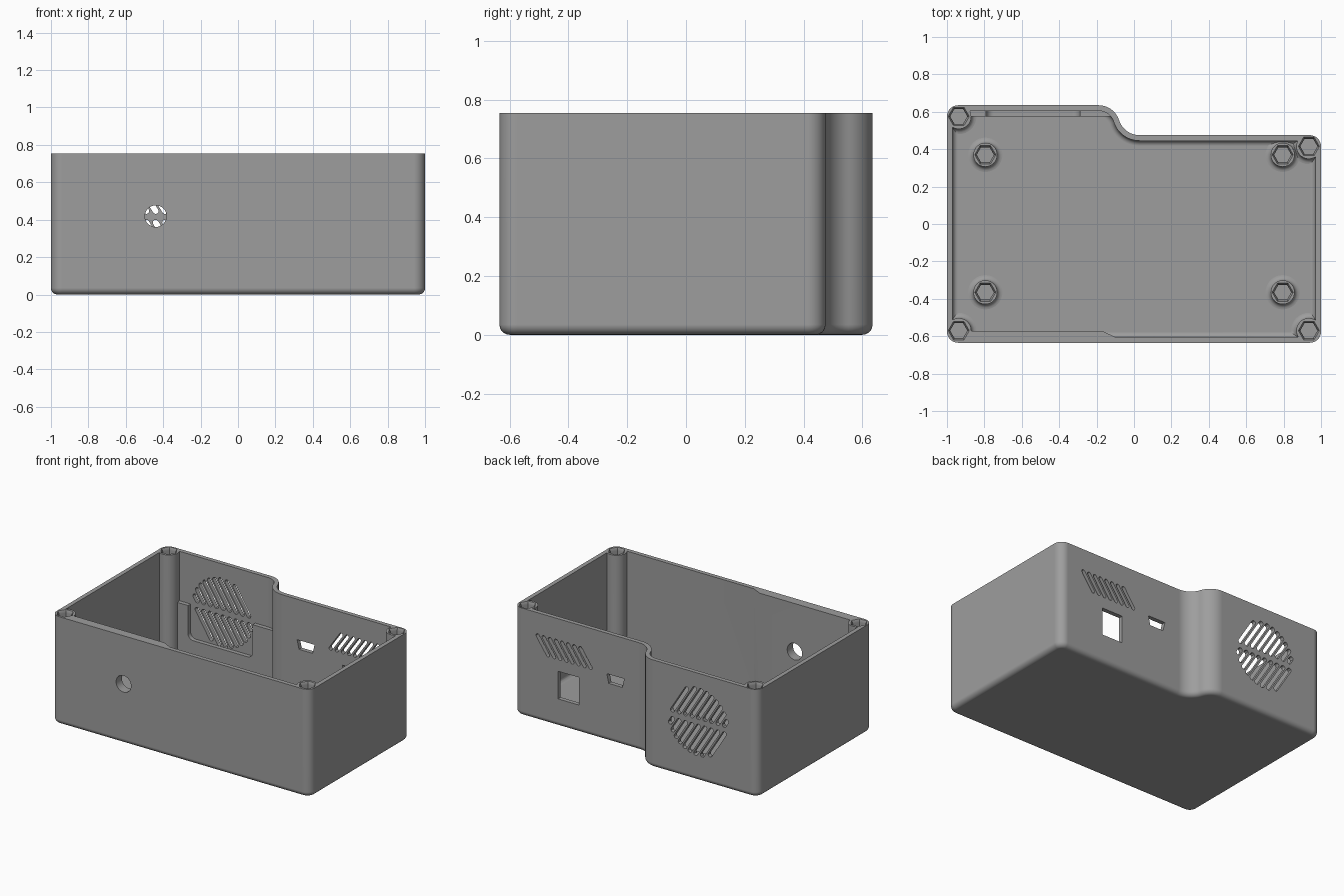
import bpy, bmesh, math

if "Cube" in bpy.data.objects:
    bpy.data.objects.remove(bpy.data.objects["Cube"])

grey = bpy.data.materials.new("grey plastic")
grey.diffuse_color = (0.34, 0.34, 0.34, 1)
grey.use_nodes = True
grey.node_tree.nodes["Principled BSDF"].inputs["Base Color"].default_value = grey.diffuse_color
TOP, FLOOR, FILLET = 0.755, 0.045, 0.028


def arc(cx, cy, r, a0, a1, n=8):
    return [(cx + r * math.cos(math.radians(a0 + (a1 - a0) * i / n)),
             cy + r * math.sin(math.radians(a0 + (a1 - a0) * i / n))) for i in range(n + 1)]


def circle(x, y, r, n=32):
    return arc(x, y, r, 0, 360, n)[:-1]


def add_object(name, bm):
    bmesh.ops.recalc_face_normals(bm, faces=bm.faces)
    me = bpy.data.meshes.new(name)
    bm.to_mesh(me)
    bm.free()
    me.materials.append(grey)
    ob = bpy.data.objects.new(name, me)
    bpy.context.collection.objects.link(ob)
    return ob


def loft(bm, rings):
    """Closed solid through equal-length rings of 3D points."""
    vs = [[bm.verts.new(p) for p in ring] for ring in rings]
    bm.faces.new(vs[0])
    bm.faces.new(vs[-1])
    n = len(vs[0])
    for lo, hi in zip(vs, vs[1:]):
        for i in range(n):
            j = (i + 1) % n
            bm.faces.new((lo[i], lo[j], hi[j], hi[i]))


def prisms(name, outlines, lo, hi, axis="z"):
    """Extrude closed 2D outlines along z (from xy) or along y (from xz)."""
    bm = bmesh.new()
    for pts in outlines:
        loft(bm, [[(a, b, h) if axis == "z" else (a, h, b) for a, b in pts] for h in (lo, hi)])
    return add_object(name, bm)


def turned(name, centres, profile, sides=32):
    """Upright round or polygonal solids from a (radius, height) profile."""
    bm = bmesh.new()
    for x, y in centres:
        loft(bm, [[(a, b, z) for a, b in circle(x, y, r, sides)] for r, z in profile])
    return add_object(name, bm)


def flare(r):
    """Concave fillet from the floor up to radius r."""
    pts = [(r + FILLET, FLOOR - 0.02)]
    for i in range(6):
        a = math.radians(90 * i / 5)
        pts.append((r + FILLET * (1 - math.sin(a)), FLOOR + FILLET * (1 - math.cos(a)) + 0.0005))
    return pts


def cut(target, cutter):
    mod = target.modifiers.new("cut", "BOOLEAN")
    mod.operation = "DIFFERENCE"
    mod.solver = "EXACT"
    mod.object = cutter
    bpy.context.view_layer.objects.active = target
    bpy.ops.object.modifier_apply(modifier=mod.name)
    bpy.data.objects.remove(cutter)


def case_outline(d):
    """Case footprint, moved inwards by d, with the stepped back wall."""
    r, s = 0.06, 0.116
    return (arc(-0.94, -0.575, r - d, 180, 270) + arc(0.94, -0.575, r - d, 270, 360)
            + arc(0.94, 0.415, r - d, 0, 90)
            + arc(0.03, 0.475 + s, s + d, -90, -162, 12)[:-1]
            + arc(-0.19, 0.635 - s, s - d, 18, 90, 12)
            + arc(-0.94, 0.575, r - d, 90, 180))


def tub(name, d, z0, z1, fillet):
    """Case-shaped solid with a rounded bottom edge."""
    rings = []
    for i in range(6):
        a = math.radians(90 * i / 5)
        rings.append([(x, y, z0 + fillet * (1 - math.cos(a)))
                      for x, y in case_outline(d + fillet * (1 - math.sin(a)))])
    rings.append([(x, y, z1) for x, y in case_outline(d)])
    bm = bmesh.new()
    loft(bm, rings)
    return add_object(name, bm)


def slot(x0, z0, x1, z1, w):
    """Round-ended slot between two points."""
    a = math.degrees(math.atan2(z1 - z0, x1 - x0))
    return arc(x1, z1, w / 2, a - 90, a + 90, 6) + arc(x0, z0, w / 2, a + 90, a + 270, 6)


posts = [(-0.937, 0.575), (0.935, 0.415), (-0.937, -0.57), (0.935, -0.57)]

# Hollow of the case, leaving room for screw posts, ledge and thick front wall
hollow = tub("hollow", 0.03, FLOOR, 1.0, FILLET)
cut(hollow, turned("posts", posts, flare(0.067) + [(0.067, 1.2)]))
ledge = ([(-1.1, -0.1), (0.1, -0.1), (0.1, 0.41), (-0.29, 0.41)]
         + arc(-0.33, 0.215, 0.04, 0, -90, 5) + arc(-0.75, 0.215, 0.04, 270, 180, 5)
         + [(-0.79, 0.41), (-1.1, 0.41)])
cut(hollow, prisms("ledge", [ledge], 0.576, 0.72, "y"))
cut(hollow, prisms("thick_front", [[(-1.1, -0.72), (-0.08, -0.72), (-0.08, -0.615),
                                    (-0.17, -0.571), (-1.1, -0.571)]], -0.1, 1.2))

# Case shell
case = tub("case", 0, 0, TOP, 0.035)
cut(case, hollow)

# Chamfered hexagonal screw holes in the corner posts
cut(case, turned("post_holes", posts,
                 [(0.046, 0.55), (0.046, TOP - 0.02), (0.0565, TOP), (0.0565, 1)], 6))

# Round hole in the front
cut(case, prisms("front_hole", [circle(-0.44, 0.419, 0.058)], -0.75, -0.5, "y"))

# Fan grille: two rows of slanted slots inside a circle
fx, fz, fr = -0.54, 0.415, 0.225
ux, uz = -math.cos(math.radians(58)), math.sin(math.radians(58))
grille = []
for i in range(9):
    px, pz = (i - 4) * 0.05, 0.031
    d = px * ux + pz * uz
    t = -d + math.sqrt(d * d - px * px - pz * pz + fr * fr)
    for s in (1, -1):
        grille.append(slot(fx + s * px, fz + s * pz,
                           fx + s * (px + t * ux), fz + s * (pz + t * uz), 0.031))
cut(case, prisms("fan_slots", grille, 0.59, 0.75, "y"))

# Vent slots and connector openings in the lower back wall
vents = [slot(0.405 + 0.047 * i, 0.48, 0.485 + 0.047 * i, 0.595, 0.026) for i in range(8)]
cut(case, prisms("vent_slots", vents, 0.4, 0.55, "y"))
cut(case, prisms("connector_openings", [
    [(0.495, 0.195), (0.657, 0.195), (0.657, 0.388), (0.495, 0.388)],
    [(0.16, 0.408), (0.265, 0.408), (0.28, 0.472), (0.145, 0.472)],
], 0.4, 0.55, "y"))

# Flared standoffs on the floor, with chamfered hexagonal holes
parts = [case]
for x in (-0.795, 0.795):
    for y in (-0.365, 0.37):
        standoff = turned("standoff", [(x, y)], flare(0.064) + [(0.064, 0.14)])
        cut(standoff, turned("standoff_hole", [(x, y)],
                             [(0.046, 0.05), (0.046, 0.12), (0.0565, 0.14), (0.0565, 0.3)], 6))
        parts.append(standoff)

# Smooth the rounded surfaces, keep edges sharp and flat walls even
for ob in parts:
    bpy.ops.object.select_all(action="DESELECT")
    ob.select_set(True)
    bpy.context.view_layer.objects.active = ob
    bpy.ops.object.shade_smooth_by_angle(angle=math.radians(30))
    mod = ob.modifiers.new("even_normals", "WEIGHTED_NORMAL")
    mod.keep_sharp = True
